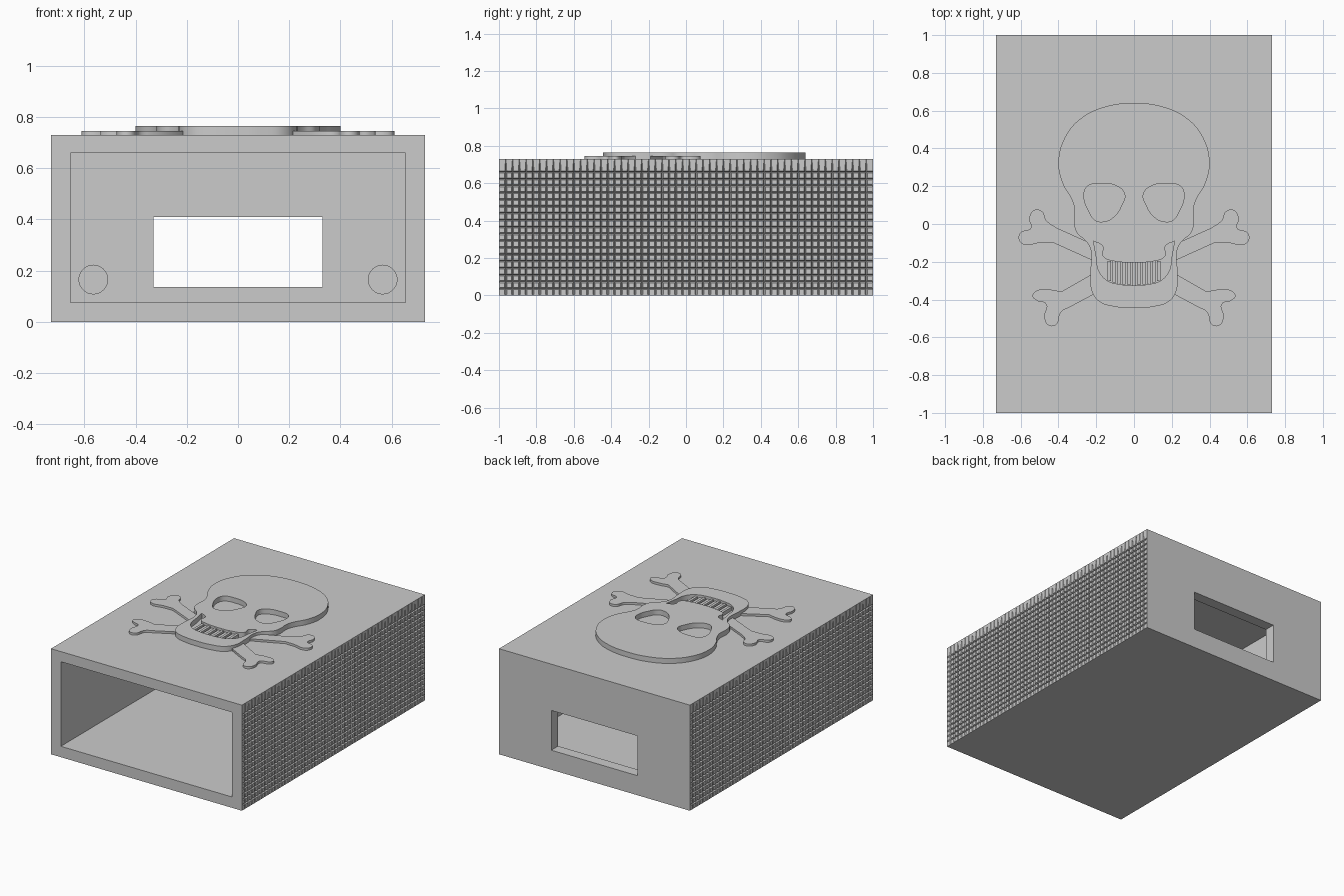
import bpy, bmesh, math
from mathutils import Vector

if "Cube" in bpy.data.objects:
    bpy.data.objects.remove(bpy.data.objects["Cube"])

W, L, H, T = 0.73, 1.0, 0.73, 0.075   # half width, half length, height, wall

grey = bpy.data.materials.new("plain_grey")
grey.diffuse_color = (0.6, 0.6, 0.6, 1)
grey.use_nodes = True
grey.node_tree.nodes["Principled BSDF"].inputs["Base Color"].default_value = grey.diffuse_color


def finish(name, bm):
    me = bpy.data.meshes.new(name)
    bm.to_mesh(me)
    bm.free()
    ob = bpy.data.objects.new(name, me)
    bpy.context.collection.objects.link(ob)
    me.materials.append(grey)
    return ob


def box(name, x0, x1, y0, y1, z0, z1):
    bm = bmesh.new()
    bmesh.ops.create_cube(bm, size=1)
    for v in bm.verts:
        v.co = Vector(((x0 + x1) / 2 + v.co.x * (x1 - x0),
                       (y0 + y1) / 2 + v.co.y * (y1 - y0),
                       (z0 + z1) / 2 + v.co.z * (z1 - z0)))
    return finish(name, bm)


def cut(ob, cutter):
    m = ob.modifiers.new("cut", 'BOOLEAN')
    m.operation, m.solver, m.object = 'DIFFERENCE', 'EXACT', cutter
    bpy.context.view_layer.objects.active = ob
    bpy.ops.object.modifier_apply(modifier=m.name)
    bpy.data.objects.remove(cutter)


# --- box sleeve: open front, back wall with window and two round sockets
body = box("box_body", -W, W, -L, L, 0, H)
cut(body, box("cavity_cutter", -0.655, 0.655, -1.2, L - T, T, 0.66))
cut(body, box("window_cutter", -0.33, 0.33, 0.8, 1.2, 0.135, 0.41))
for s in (-1, 1):
    bm = bmesh.new()
    bmesh.ops.create_cone(bm, cap_ends=True, segments=32, radius1=0.056,
                          radius2=0.056, depth=0.1)
    for v in bm.verts:
        v.co = Vector((s * 0.565 + v.co.x, 0.92 + v.co.z, 0.165 - v.co.y))
    cut(body, finish("socket_cutter", bm))

# --- grooved grip texture replacing both outer side faces
bm = bmesh.new()
bm.from_mesh(body.data)
bm.normal_update()
for f in [f for f in bm.faces
          if abs(f.normal.x) > 0.9 and abs(f.calc_center_median().x) > W - 1e-3]:
    bm.faces.remove(f)
COLS, ROWS, DEPTH = 55, 18, 0.014
zs = [0.66 * i / ROWS for i in range(ROWS + 1)] + [H]
for s in (-1, 1):
    grid = [[bm.verts.new((s * W, -L + 2 * L * i / COLS, z)) for z in zs]
            for i in range(COLS + 1)]
    cells, top = [], []
    for i in range(COLS):
        for j in range(ROWS + 1):
            q = [grid[i][j], grid[i + 1][j], grid[i + 1][j + 1], grid[i][j + 1]]
            f = bm.faces.new(q if s > 0 else q[::-1])
            cells.append(f)
            if j == ROWS:
                top.append(f)
    bm.normal_update()
    bmesh.ops.inset_individual(bm, faces=cells, thickness=0.008, depth=0)
    # grooves narrow to a point at the top edge
    for f in top:
        mid = f.calc_center_median()
        for v in f.verts:
            if v.co.z > mid.z:
                v.co.z = H - 0.001
                v.co.y = mid.y + math.copysign(L / COLS - 0.001, v.co.y - mid.y)
    # sink the groove lines, leaving the outer border in place
    for col in grid[1:-1]:
        for v in col[1:-1]:
            v.co.x = s * (W - DEPTH)
bm.normal_update()
bm.to_mesh(body.data)
bm.free()


def plate(name, loops, z0, z1):
    """Raised plate from closed smooth outlines; inner outlines become holes.
    Points with a third value are sharp corners."""
    cu = bpy.data.curves.new(name, 'CURVE')
    cu.dimensions, cu.fill_mode = '2D', 'BOTH'
    cu.extrude, cu.resolution_u = (z1 - z0) / 2, 6
    for pts in loops:
        sp = cu.splines.new('BEZIER')
        sp.bezier_points.add(len(pts) - 1)
        sp.use_cyclic_u = True
        for b, p in zip(sp.bezier_points, pts):
            b.co = (p[0], p[1], 0)
            b.handle_left_type = b.handle_right_type = \
                'VECTOR' if len(p) > 2 else 'AUTO'
    ob = bpy.data.objects.new(name, cu)
    ob.location.z = (z0 + z1) / 2
    bpy.context.collection.objects.link(ob)
    cu.materials.append(grey)
    bpy.ops.object.select_all(action='DESELECT')
    ob.select_set(True)
    bpy.context.view_layer.objects.active = ob
    bpy.ops.object.convert(target='MESH')
    return bpy.context.view_layer.objects.active


def flip(pts):
    return [(-p[0],) + tuple(p[1:]) for p in reversed(pts)]


def mirrored(pts):
    """Close a right-half outline (top to bottom) across x = 0."""
    return pts + [p for p in flip(pts) if abs(p[0]) > 1e-6]


# --- skull plate with eye sockets and grinning mouth
head = mirrored([(0, .64), (.15, .622), (.28, .56), (.365, .46), (.4, .33),
                 (.38, .22), (.33, .13), (.315, .08), (.318, .01), (.3, -.05),
                 (.255, -.09), (.228, -.14), (.23, -.25), (.225, -.35),
                 (.185, -.41), (.1, -.438), (0, -.445)])
eye = [(.05, .16), (.09, .2), (.17, .215), (.245, .2), (.265, .155),
       (.235, .06), (.205, .02), (.165, .012), (.11, .035), (.065, .1)]
grin_low = [(.215, -.09, 1), (.2, -.17), (.185, -.25), (.14, -.3), (.07, -.32)]
grin_up = [(.14, -.19, 1), (.168, -.165), (.165, -.12)]
mouth = ([(0, -.205), (.07, -.202)] + grin_up + grin_low + [(0, -.325)]
         + flip(grin_low) + flip(grin_up) + [(-.07, -.202)])
plate("skull", [head, eye, flip(eye), mouth], H, 0.765)

# --- teeth bars filling the mouth
N = 11
for i in range(N):
    x = -0.132 + 0.264 * i / (N - 1)
    low = -0.325 + 0.022 * (x / 0.13) ** 2
    w = 0.009
    box("tooth", x - w, x + w, low, -0.195, H, 0.748 if i % 2 else 0.755)

# --- four crossed bone ends sticking out from behind the skull
upper = [(.222, -.105, 1), (.41, -.02, 1), (.465, .02), (.485, .065), (.525, .075),
         (.555, .03), (.545, -.02), (.6, -.045), (.61, -.08), (.585, -.108),
         (.5, -.1), (.43, -.098, 1), (.215, -.195, 1)]
lower = [(.205, -.255, 1), (.385, -.358, 1), (.45, -.347), (.515, -.353),
         (.537, -.38), (.515, -.405), (.465, -.425), (.475, -.49), (.455, -.535),
         (.415, -.535), (.385, -.465), (.34, -.44, 1), (.19, -.36, 1)]
for pts, name in ((upper, "upper_bone"), (lower, "lower_bone")):
    plate(name + "_right", [pts], H, 0.745)
    plate(name + "_left", [flip(pts)], H, 0.745)
